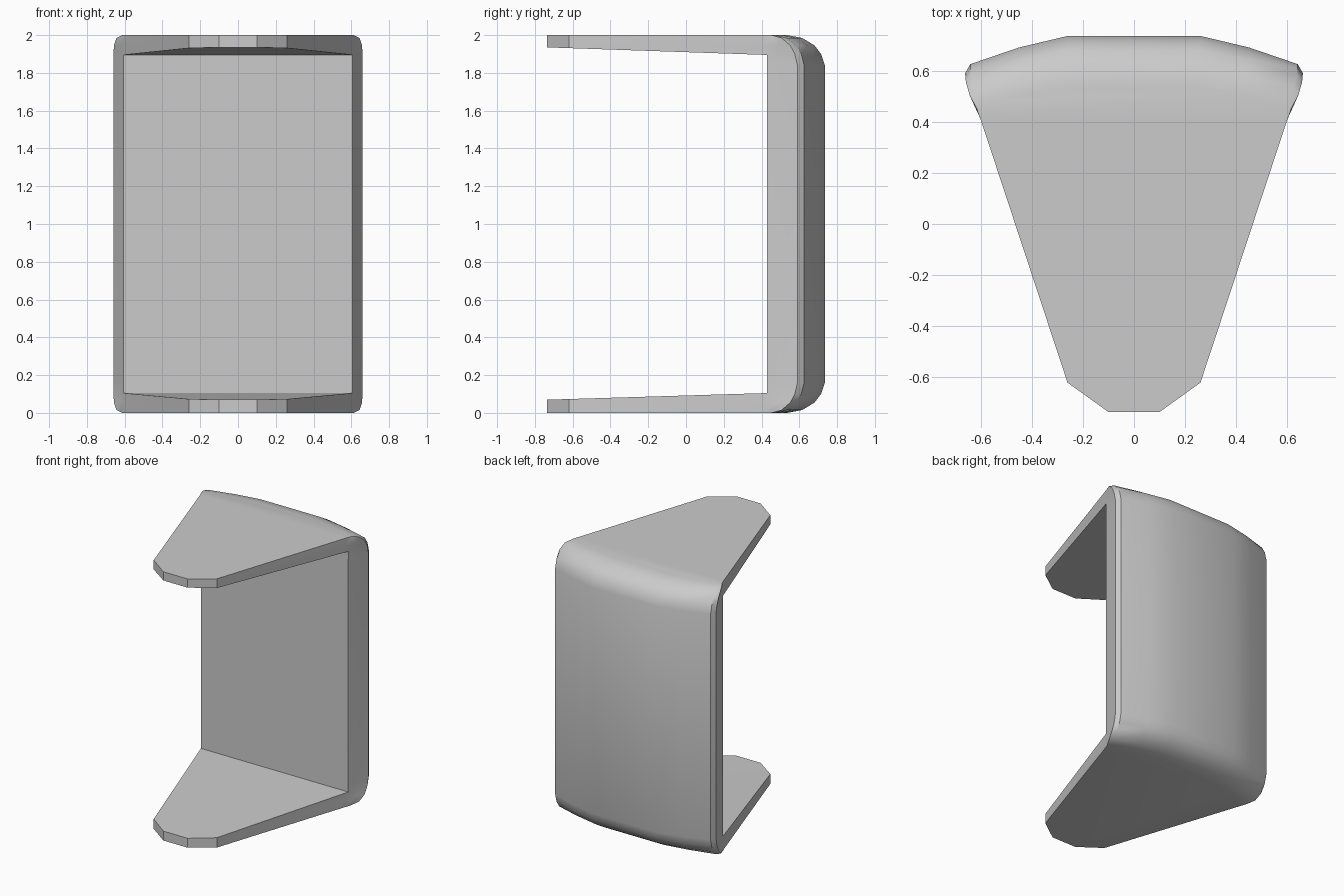
import bpy, bmesh, math

cube = bpy.data.objects.get("Cube")
if cube:
    bpy.data.objects.remove(cube, do_unlink=True)

grey = bpy.data.materials.new("light grey")
grey.use_nodes = True
colour = (0.6, 0.6, 0.6, 1)
grey.diffuse_color = colour
grey.node_tree.nodes["Principled BSDF"].inputs["Base Color"].default_value = colour


def loft(name, rings):
    """Join equal rings of points into a closed solid."""
    bm = bmesh.new()
    loops = [[bm.verts.new(p) for p in ring] for ring in rings]
    n = len(loops[0])
    for a, b in zip(loops, loops[1:]):
        for i in range(n):
            j = (i + 1) % n
            bm.faces.new((a[i], a[j], b[j], b[i]))
    bm.faces.new(loops[0])
    bm.faces.new(loops[-1])
    bmesh.ops.recalc_face_normals(bm, faces=bm.faces)
    mesh = bpy.data.meshes.new(name)
    bm.to_mesh(mesh)
    bm.free()
    mesh.materials.append(grey)
    obj = bpy.data.objects.new(name, mesh)
    bpy.context.collection.objects.link(obj)
    return obj


# Half outline of the wedge: x, y, and how far the rounded back edge pulls in
half = [(0.10, -0.735, 0), (0.26, -0.62, 0), (0.60, 0.41, 0), (0.63, 0.50, 0.35),
        (0.66, 0.59, 0.7), (0.64, 0.625, 0.75), (0.45, 0.69, 0.9), (0.26, 0.735, 1)]
outline = half + [(-x, y, w) for x, y, w in reversed(half)]

# Rounding of the back edge: depth below the top, and pull
rounding = [(0, 1), (0.015, 0.6), (0.055, 0.27), (0.10, 0.1), (0.16, 0)]
levels = rounding + [(2 - z, d) for z, d in reversed(rounding)]
rings = [[(x * (1 - 0.1 * w * d * d), y - 0.2 * w * d, z) for x, y, w in outline]
         for z, d in levels]
shell = loft("curved_bracket_shell", rings)

# Open front between the two tapering plates
slot = [(-1, 0.065), (-0.73, 0.07), (0.43, 0.105),
        (0.43, 1.895), (-0.73, 1.935), (-1, 1.94)]
cutter = loft("slot_cutter", [[(x, y, z) for y, z in slot] for x in (-1, 1)])
cutter.hide_render = True

cut = shell.modifiers.new("open_front", "BOOLEAN")
cut.operation = "DIFFERENCE"
cut.solver = "EXACT"
cut.object = cutter
bpy.context.view_layer.objects.active = shell
shell.select_set(True)
bpy.ops.object.modifier_apply(modifier=cut.name)
bpy.data.objects.remove(cutter, do_unlink=True)

# Smooth back, crisp plate edges
bpy.ops.object.shade_smooth_by_angle(angle=math.radians(35))
